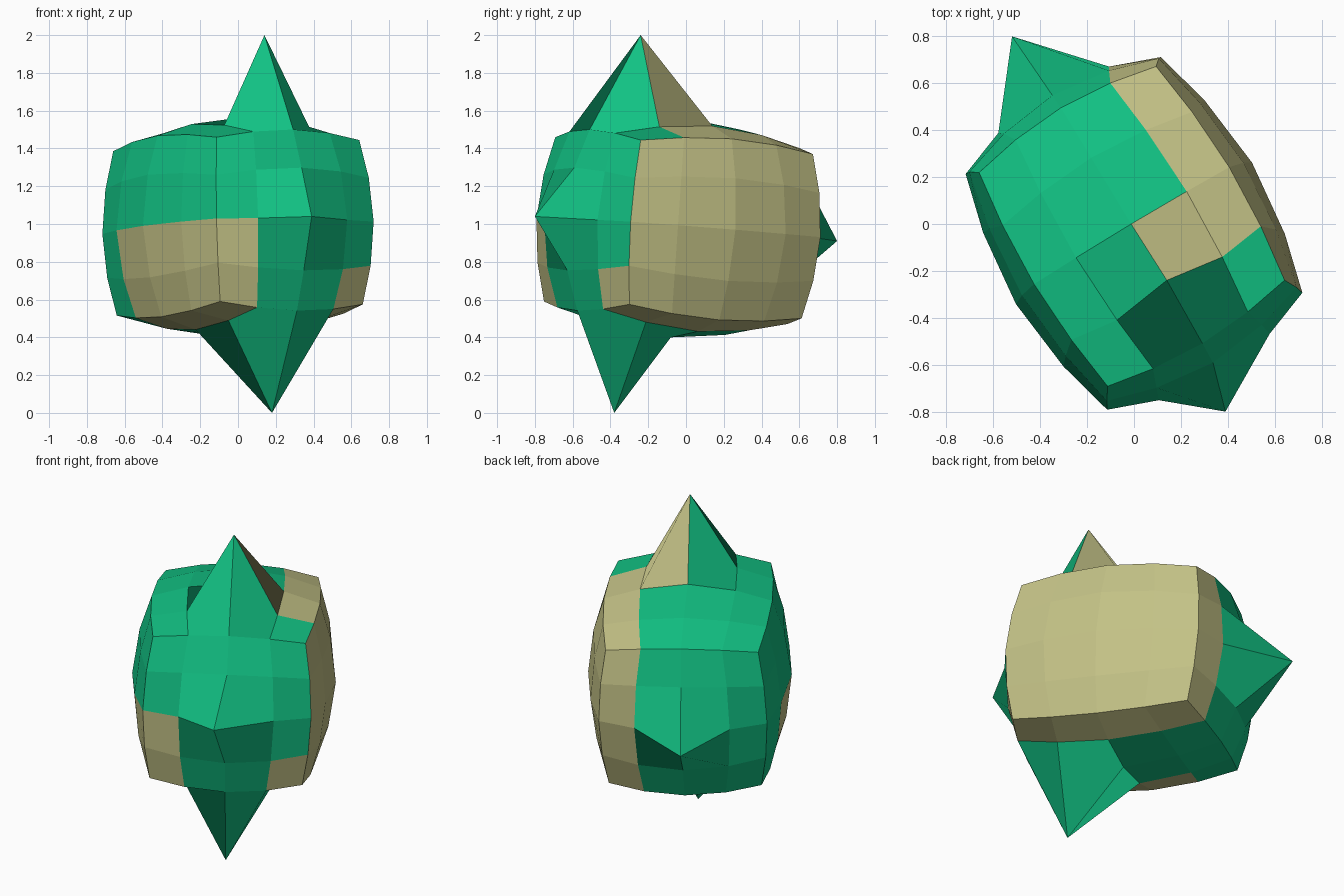
import bpy, bmesh, math
from mathutils import Matrix, Vector

if "Cube" in bpy.data.objects:
    bpy.data.objects.remove(bpy.data.objects["Cube"])


def material(name, rgb):
    m = bpy.data.materials.new(name)
    m.diffuse_color = (*rgb, 1)
    m.use_nodes = True
    m.node_tree.nodes["Principled BSDF"].inputs["Base Color"].default_value = m.diffuse_color
    return m


def is_tan(c):
    """Colour pattern, chosen by face centre on the plain +-1 cube."""
    x, y, z = c
    if x > 0.99:
        return True
    if x < -0.99:
        return z < 0 and y < 0.5
    if y > 0.99:
        return x > 0.5
    if y < -0.99:
        return (x < -0.5 and z < 0) or (x > 0.5 and z < -0.5)
    if z > 0.99:
        return (x > 0.5 and y > -0.5) or (0 < x < 0.5 and -0.5 < y < 0)
    return x > 0.5 or (x < -0.5 and y < 0.5)


# Cube with a 4 x 4 grid on every side
bm = bmesh.new()
bmesh.ops.create_cube(bm, size=2)
bmesh.ops.subdivide_edges(bm, edges=bm.edges[:], cuts=3, use_grid_fill=True)
for f in bm.faces:
    f.material_index = int(is_tan(f.calc_center_median()))
    f.smooth = False

# Spikes: grid point -> tip position
spikes = {
    (0, -0.5, 1): (0.14, -0.24, 2.0),
    (0, -0.5, -1): (0.18, -0.38, 0.0),
    (0, -1, 0): (0.39, -0.80, 1.04),
    (0, 1, 0): (-0.52, 0.80, 0.91),
}

# Bulge towards a sphere, stretch, tilt and turn; pull the spike tips out
place = (Matrix.Translation((0, -0.04, 0.98))
         @ Matrix.Rotation(math.radians(31), 4, 'Z')
         @ Matrix.Rotation(math.radians(-4), 4, 'X')
         @ Matrix.Rotation(math.radians(1), 4, 'Y')
         @ Matrix.Diagonal((0.44, 0.533, 0.436, 1)))
for v in bm.verts:
    tip = next((t for g, t in spikes.items()
                if (v.co - Vector(g)).length < 0.01), None)
    if tip:
        v.co = tip
    else:
        v.co = place @ (v.co * (0.544 + 0.79 / v.co.length))
bmesh.ops.recalc_face_normals(bm, faces=bm.faces[:])

# Finished body
mesh = bpy.data.meshes.new("spiked_body")
bm.to_mesh(mesh)
bm.free()
mesh.materials.append(material("green", (0.006, 0.54, 0.23)))
mesh.materials.append(material("tan", (0.55, 0.54, 0.24)))
body = bpy.data.objects.new("spiked_body", mesh)
bpy.context.collection.objects.link(body)
